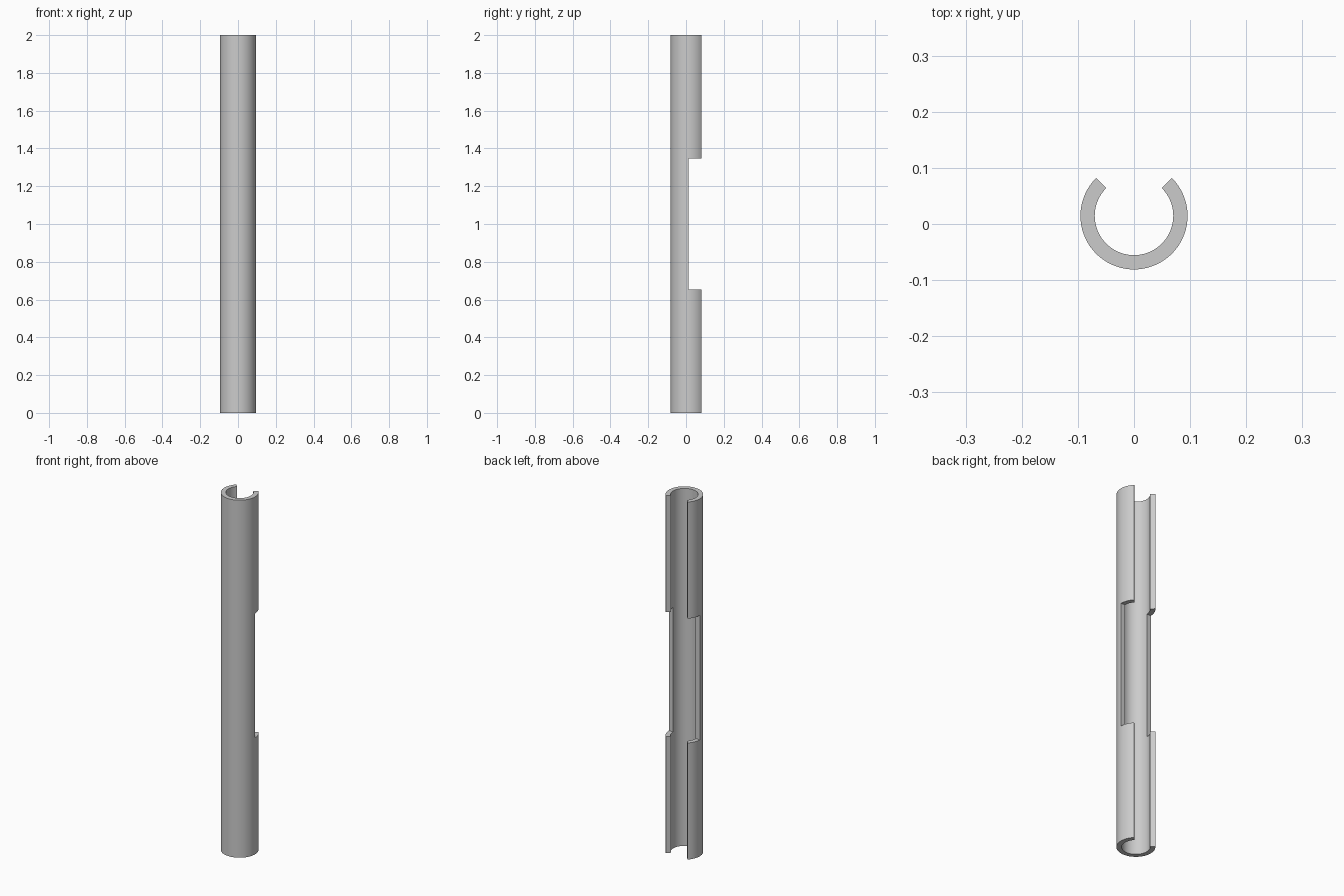
import bpy, bmesh
from math import radians, sin, cos

if "Cube" in bpy.data.objects:
    bpy.data.objects.remove(bpy.data.objects["Cube"])

R_OUT, R_IN, CY = 0.0955, 0.07, 0.0145
STEP = 5                                # degrees per facet
LEVELS = [0.0, 0.652, 1.348, 2.0]       # base, notch bottom, notch top, rim
angles = list(range(-225, 46, STEP))    # open towards the back

# Outer skin: 270 degree arc, only a half circle at the notch level
bm = bmesh.new()
grid = [[bm.verts.new((R_OUT * cos(radians(a)), R_OUT * sin(radians(a)), z))
         for a in angles] for z in LEVELS]
for row in range(3):
    for i, a in enumerate(angles[:-1]):
        if row == 1 and not (-180 <= a < 0):
            continue
        bm.faces.new((grid[row][i], grid[row][i + 1],
                      grid[row + 1][i + 1], grid[row + 1][i]))

# Wall thickness: extrude the skin and shrink it towards the tube axis
ext = bmesh.ops.extrude_face_region(bm, geom=bm.faces[:], use_keep_orig=True)
inner = [g for g in ext["geom"] if isinstance(g, bmesh.types.BMVert)]
k = R_IN / R_OUT
bmesh.ops.scale(bm, vec=(k, k, 1), verts=inner)
bmesh.ops.translate(bm, vec=(0, CY, 0), verts=bm.verts[:])
bmesh.ops.recalc_face_normals(bm, faces=bm.faces[:])

mesh = bpy.data.meshes.new("slotted_tube")
bm.to_mesh(mesh)
bm.free()
tube = bpy.data.objects.new("slotted_tube", mesh)
bpy.context.collection.objects.link(tube)

# Smooth walls, crisp rims
bpy.context.view_layer.objects.active = tube
tube.select_set(True)
bpy.ops.object.shade_smooth_by_angle(angle=radians(30))
